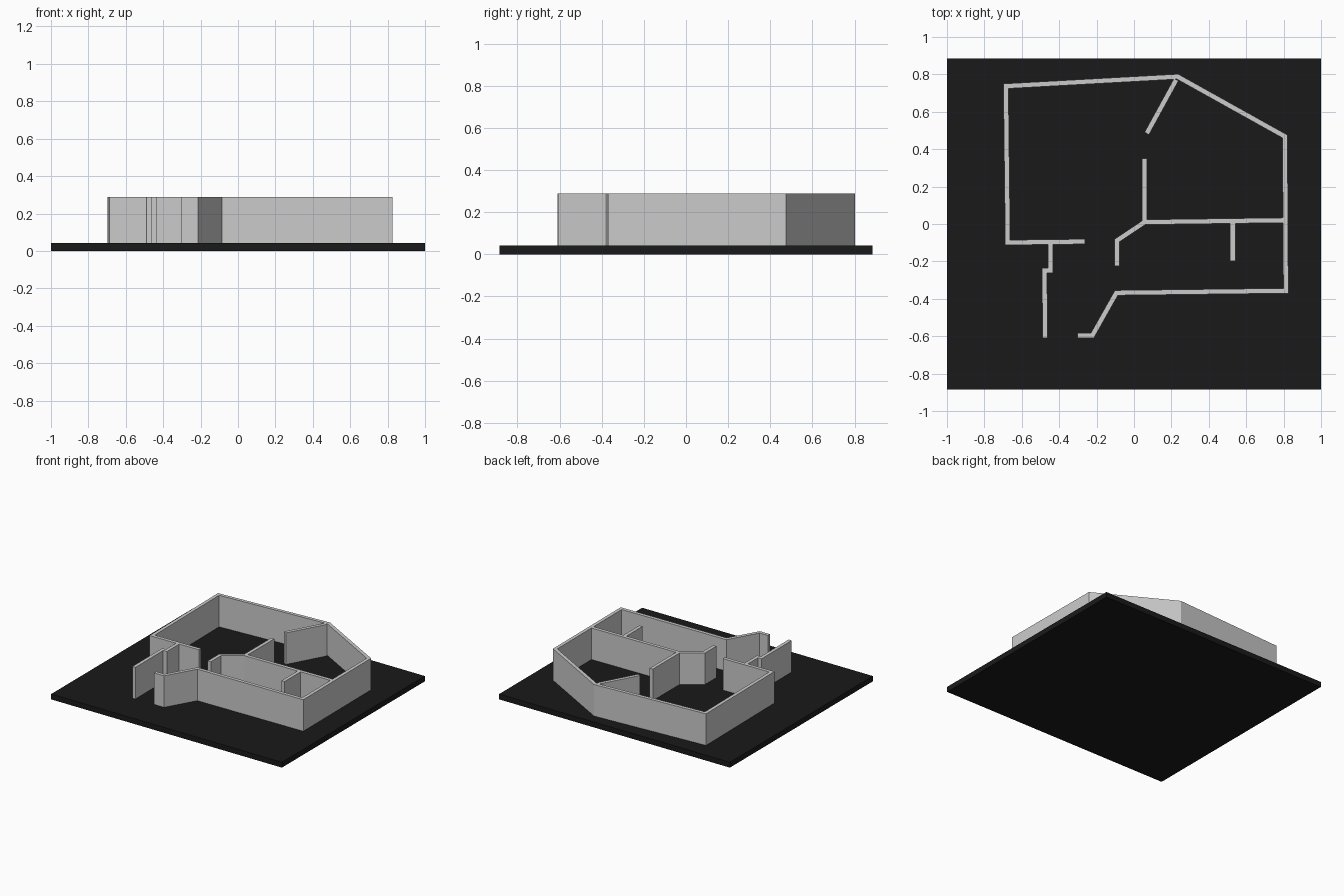
import bpy, bmesh
from mathutils import Vector

if "Cube" in bpy.data.objects:
    bpy.data.objects.remove(bpy.data.objects["Cube"])

BASE_TOP, WALL_TOP, THICK = 0.042, 0.289, 0.027


def wall(name, pts):
    """Extruded strip of constant thickness with mitred corners along a plan path."""
    pts = [Vector(p) for p in pts]
    dirs = [(b - a).normalized() for a, b in zip(pts, pts[1:])]
    normals = [Vector((-d.y, d.x)) for d in dirs]
    bm = bmesh.new()
    rings = []
    for i, p in enumerate(pts):
        n0, n1 = normals[max(i - 1, 0)], normals[min(i, len(normals) - 1)]
        off = (n0 + n1) / (1 + n0.dot(n1)) * THICK / 2
        rings.append([bm.verts.new((*q, z)) for q, z in (
            (p + off, BASE_TOP), (p - off, BASE_TOP), (p - off, WALL_TOP), (p + off, WALL_TOP))])
    for a, b in zip(rings, rings[1:]):
        for k in range(4):
            bm.faces.new((a[k], a[(k + 1) % 4], b[(k + 1) % 4], b[k]))
    bm.faces.new(rings[0])
    bm.faces.new(rings[-1])
    bmesh.ops.recalc_face_normals(bm, faces=bm.faces)
    mesh = bpy.data.meshes.new(name)
    bm.to_mesh(mesh)
    bm.free()
    bpy.context.collection.objects.link(bpy.data.objects.new(name, mesh))


# Black base slab
bpy.ops.mesh.primitive_cube_add(size=1, location=(0, 0, BASE_TOP / 2))
base = bpy.context.object
base.name = "base_slab"
base.scale = (2, 1.77, BASE_TOP)
black = bpy.data.materials.new("black")
black.diffuse_color = (0.01, 0.01, 0.01, 1)
black.use_nodes = True
black.node_tree.nodes["Principled BSDF"].inputs["Base Color"].default_value = black.diffuse_color
base.data.materials.append(black)

# Outer shell, from the inner end beside the hall round to the entrance
wall("outer_wall", [(-0.263, -0.094), (-0.675, -0.099), (-0.685, 0.737), (0.233, 0.788),
                    (0.807, 0.468), (0.812, -0.357), (-0.094, -0.368),
                    (-0.222, -0.595), (-0.302, -0.595)])

# Stepped wall on the left of the entrance
wall("entrance_wall", [(-0.446, -0.11), (-0.446, -0.249), (-0.478, -0.249), (-0.476, -0.61)])

# Inner partitions
wall("middle_wall", [(0.796, 0.02), (0.056, 0.01), (-0.092, -0.089), (-0.092, -0.225)])
wall("centre_partition", [(0.056, 0.02), (0.056, 0.35)])
wall("slanted_partition", [(0.226, 0.772), (0.068, 0.484)])
wall("short_partition", [(0.528, 0.003), (0.528, -0.197)])
